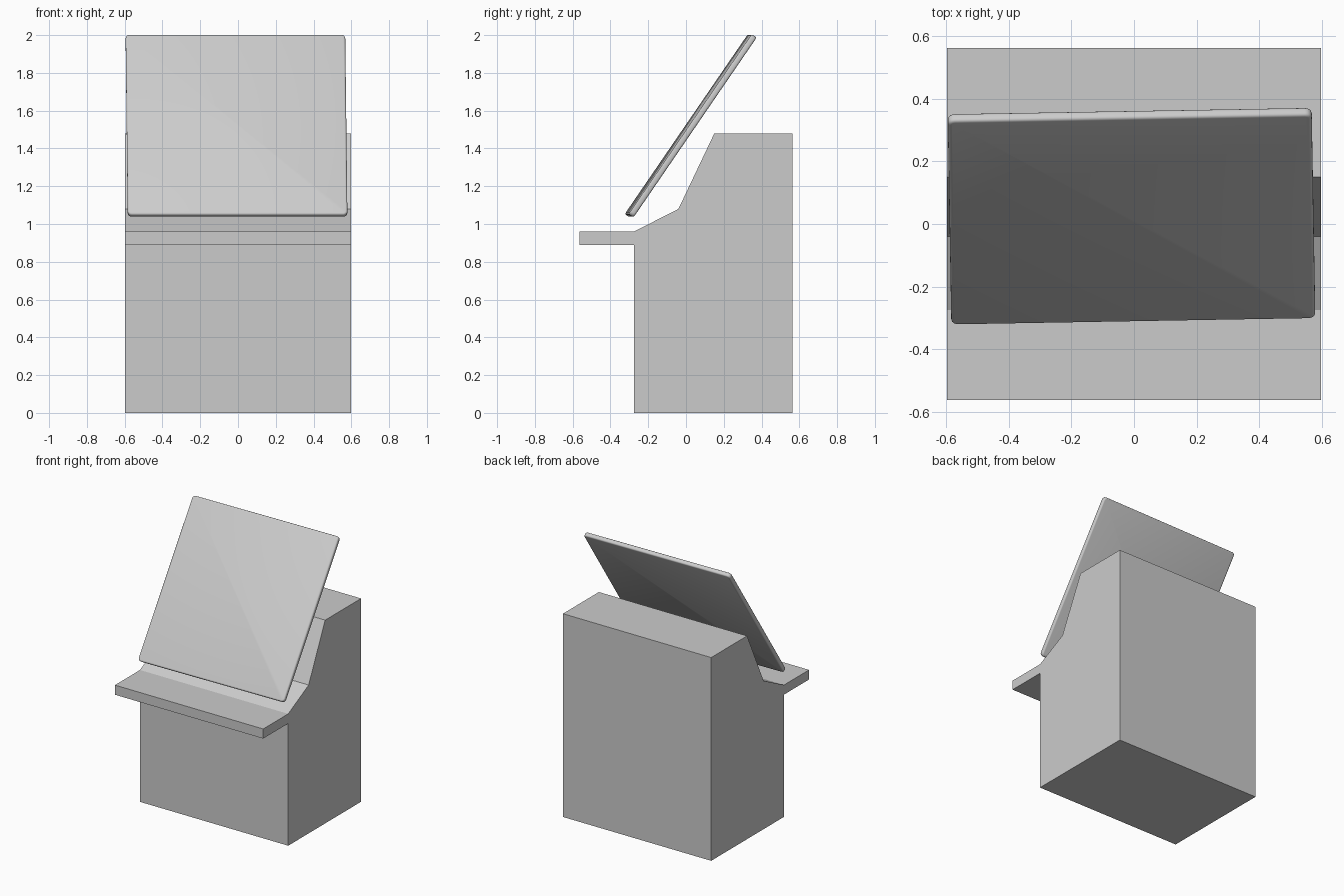
import bpy, bmesh, math

old = bpy.data.objects.get("Cube")
if old:
    bpy.data.objects.remove(old)

grey = bpy.data.materials.new("plain_grey")
grey.use_nodes = True
colour = (0.6, 0.6, 0.6, 1)
grey.diffuse_color = colour
grey.node_tree.nodes["Principled BSDF"].inputs["Base Color"].default_value = colour


def add_object(name, bm):
    bmesh.ops.recalc_face_normals(bm, faces=bm.faces)
    mesh = bpy.data.meshes.new(name)
    bm.to_mesh(mesh)
    bm.free()
    mesh.materials.append(grey)
    obj = bpy.data.objects.new(name, mesh)
    bpy.context.collection.objects.link(obj)
    return obj


# Cabinet with front shelf: side profile (y, z) extruded across the width
half_width = 0.597
profile = [(-0.275, 0), (0.563, 0), (0.563, 1.48), (0.15, 1.48), (-0.04, 1.08),
           (-0.275, 0.96), (-0.563, 0.96), (-0.563, 0.89), (-0.275, 0.89)]
bm = bmesh.new()
side = bm.faces.new([bm.verts.new((-half_width, y, z)) for y, z in profile])
extruded = bmesh.ops.extrude_face_region(bm, geom=[side])
moved = [g for g in extruded["geom"] if isinstance(g, bmesh.types.BMVert)]
bmesh.ops.translate(bm, verts=moved, vec=(2 * half_width, 0, 0))
add_object("cabinet", bm)

# Tilted panel: thin slab with rounded corners, then softened rims
width, length, thickness = 1.163, 1.155, 0.032
bm = bmesh.new()
bmesh.ops.create_cube(bm, size=1)
bmesh.ops.scale(bm, verts=bm.verts, vec=(width, length, thickness))
corners = [e for e in bm.edges if abs(e.verts[0].co.z - e.verts[1].co.z) > thickness / 2]
bmesh.ops.bevel(bm, geom=corners, offset=0.022, segments=4, profile=0.5, affect='EDGES')
rims = [e for e in bm.edges if abs(e.verts[0].co.z - e.verts[1].co.z) < thickness / 2]
bmesh.ops.bevel(bm, geom=rims, offset=0.01, segments=3, profile=0.5, affect='EDGES')
panel = add_object("tilted_panel", bm)
panel.location = (-0.008, 0.025, 1.52)
panel.rotation_euler = (math.radians(55.6), 0, math.radians(1))

bpy.ops.object.select_all(action='DESELECT')
panel.select_set(True)
bpy.context.view_layer.objects.active = panel
bpy.ops.object.shade_smooth_by_angle(angle=math.radians(35))
